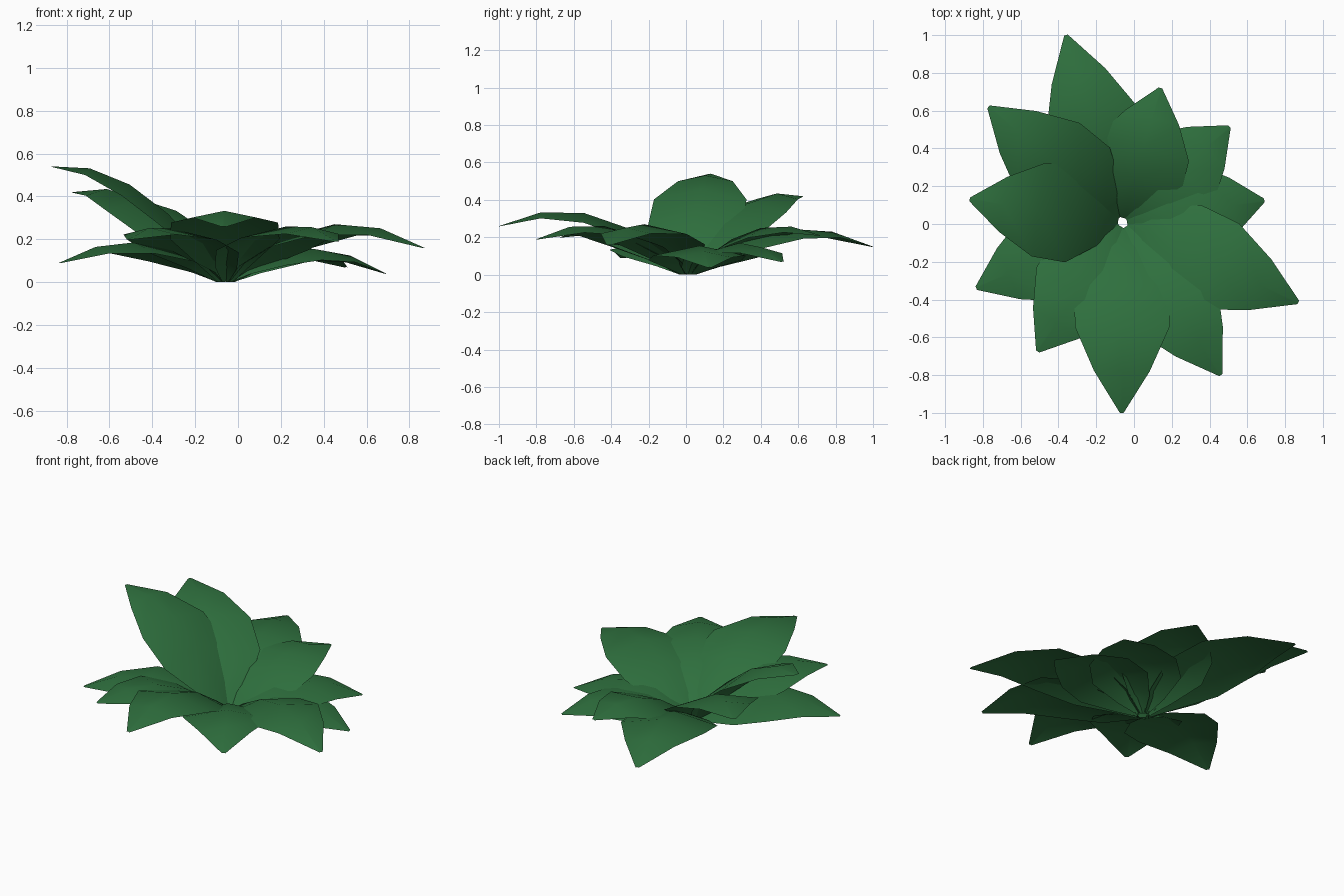
import bpy
from mathutils import Vector

cube = bpy.data.objects.get("Cube")
if cube:
    bpy.data.objects.remove(cube, do_unlink=True)

# Leaf colour
green = bpy.data.materials.new("leaf green")
green.use_nodes = True
colour = (0.028, 0.162, 0.048, 1)
green.diffuse_color = colour
bsdf = green.node_tree.nodes["Principled BSDF"]
bsdf.inputs["Base Color"].default_value = colour
bsdf.inputs["Roughness"].default_value = 0.8

ROOT = Vector((-0.06, 0.01, 0))
# Leaf outline: distance along the leaf and half width there
OUTLINE = [(0.03, 0.035), (0.13, 0.135), (0.33, 0.255),
           (0.55, 0.25), (0.78, 0.148), (1, 0.01)]
FOLD = 0.21  # how far the edges hang below the midrib


def make_leaf(name, tip_x, tip_y, tip_z, mid_z):
    """Arched leaf from the root to its tip, mid_z high at 0.55 of its length."""
    axis = Vector((tip_x, tip_y, 0)) - ROOT
    side = Vector((-axis.y, axis.x, 0)).normalized()
    rise = (mid_z - 0.3025 * tip_z) / 0.2475
    bend = rise - tip_z
    verts, faces = [], []
    for t, half in OUTLINE:
        rib = ROOT + axis * t
        rib.z = rise * t - bend * t * t
        for s in (1, 0, -1):
            p = rib + side * half * s
            p.z = max(0, p.z - abs(s) * half * FOLD)
            if t == OUTLINE[0][0]:
                p.z = 0.004 * (1 - abs(s))
            verts.append(p)
    for r in range(len(OUTLINE) - 1):
        for c in range(2):
            a = r * 3 + c
            faces.append((a, a + 1, a + 4, a + 3))
    mesh = bpy.data.meshes.new(name)
    mesh.from_pydata(verts, [], faces)
    mesh.materials.append(green)
    mesh.flip_normals()
    # Upper side faces up
    if sum(p.normal.z for p in mesh.polygons) < 0:
        mesh.flip_normals()
    mesh.shade_smooth()
    leaf = bpy.data.objects.new(name, mesh)
    bpy.context.collection.objects.link(leaf)


# Tip position and middle height of each leaf, going round the rosette
LEAVES = {
    "back_leaf": (-0.36, 1.0, 0.15, 0.245),
    "back_left_leaf": (0.14, 0.72, 0.21, 0.25),
    "left_rear_leaf": (0.505, 0.515, 0.07, 0.17),
    "left_leaf": (0.69, 0.125, 0.04, 0.155),
    "left_front_leaf": (0.87, -0.415, 0.16, 0.27),
    "front_left_leaf": (0.46, -0.80, 0.19, 0.26),
    "front_leaf": (-0.065, -1.0, 0.26, 0.33),
    "front_right_leaf": (-0.51, -0.675, 0.20, 0.25),
    "right_front_leaf": (-0.835, -0.34, 0.09, 0.185),
    "right_leaf": (-0.87, 0.13, 0.54, 0.455),
    "right_rear_leaf": (-0.77, 0.62, 0.42, 0.385),
}
for name, data in LEAVES.items():
    make_leaf(name, *data)
